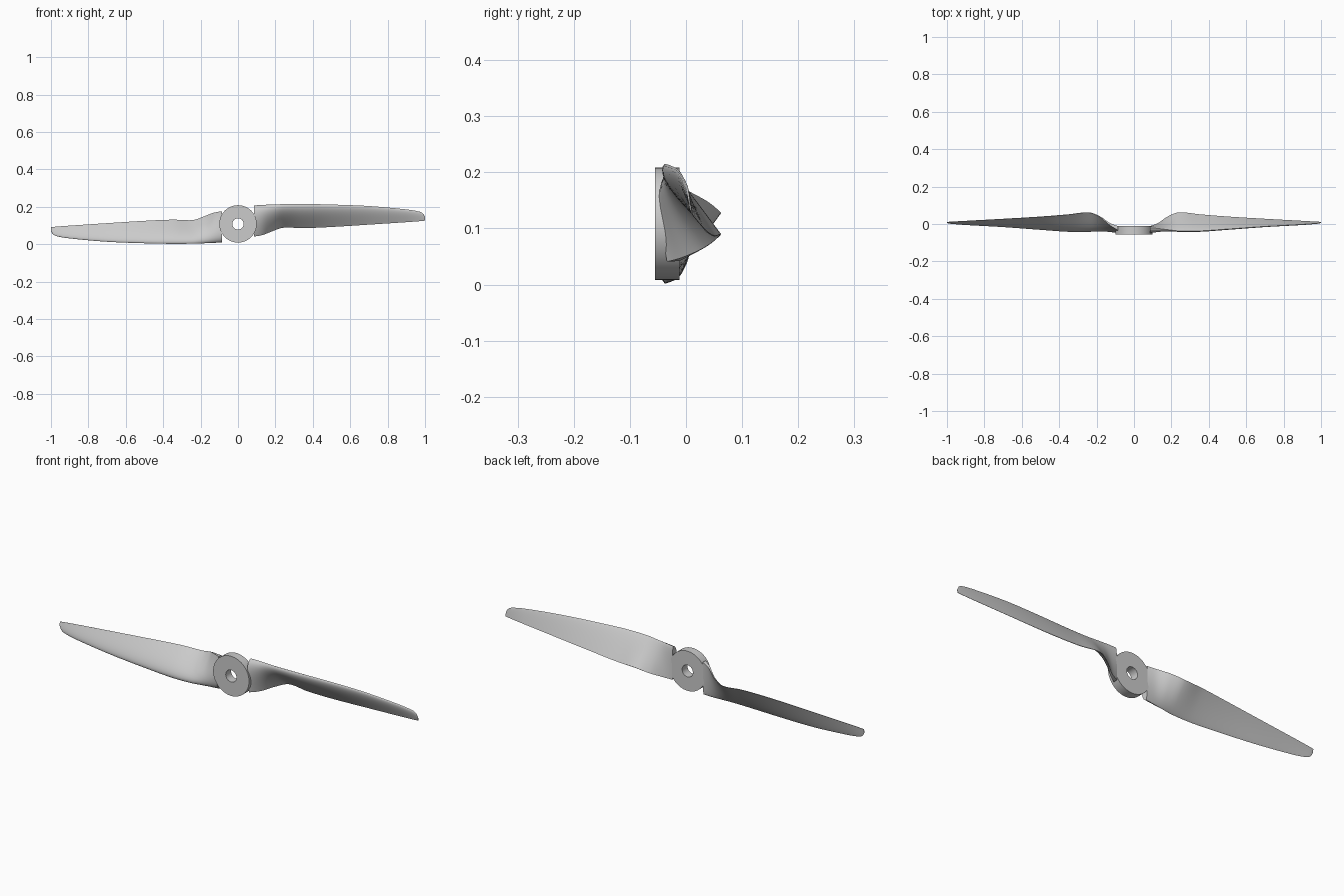
import bpy, bmesh, math

if "Cube" in bpy.data.objects:
    bpy.data.objects.remove(bpy.data.objects["Cube"])

CZ = 0.1085  # height of the spin axis

# blade stations: x, leading edge y z, trailing edge y z, thickness, trailing edge thickness
STATIONS = [
    (0.085, -0.020, 0.207, -0.012, 0.042, 0.037, 0.022),
    (0.13, -0.024, 0.210, 0.006, 0.051, 0.036, 0.012),
    (0.18, -0.030, 0.212, 0.040, 0.070, 0.033, 0.005),
    (0.24, -0.037, 0.214, 0.062, 0.089, 0.030, 0.002),
    (0.35, -0.037, 0.215, 0.052, 0.087, 0.027, 0.002),
    (0.50, -0.027, 0.212, 0.040, 0.093, 0.021, 0.002),
    (0.70, -0.013, 0.204, 0.028, 0.105, 0.015, 0.001),
    (0.90, -0.002, 0.186, 0.017, 0.118, 0.010, 0.001),
    (0.97, 0.003, 0.174, 0.013, 0.123, 0.007, 0.001),
    (0.99, 0.005, 0.163, 0.012, 0.125, 0.005, 0.001),
    (1.00, 0.007, 0.145, 0.011, 0.126, 0.003, 0.001),
]


def spline(rows, steps):
    """Smooth interpolation between stations, with slopes taken along x."""
    def slope(i):
        a, b = rows[max(i - 1, 0)], rows[min(i + 1, len(rows) - 1)]
        return [(q - p) / (b[0] - a[0]) for p, q in zip(a, b)]
    out = []
    for i in range(len(rows) - 1):
        a, b, ma, mb = rows[i], rows[i + 1], slope(i), slope(i + 1)
        h = b[0] - a[0]
        for k in range(steps):
            t = k / steps
            row = [(2*t**3 - 3*t*t + 1) * p + (t**3 - 2*t*t + t) * h * m
                   + (3*t*t - 2*t**3) * q + (t**3 - t*t) * h * n
                   for p, q, m, n in zip(a, b, ma, mb)]
            row[0] = a[0] + h * t
            out.append(row)
    out.append(list(rows[-1]))
    return out


def section(row, n=16):
    """Airfoil: rounded nose, domed front, nearly flat back."""
    x, ly, lz, ty, tz, t, te = row
    dy, dz = ty - ly, tz - lz
    c = math.hypot(dy, dz)
    ny, nz = dz / c, -dy / c

    def point(s, h):
        return (x, ly + dy * s + ny * h, lz + dz * s + nz * h)
    us = [(1 - math.cos(math.pi * k / n)) / 2 for k in range(n + 1)]

    def dome(s):
        return 1.9 * math.sqrt(s) * (1 - s) * (1 - 0.45 * s) * 1.17
    front = [point(s, t * 0.88 * dome(s) + te * s) for s in reversed(us)]
    back = [point(s, -t * 0.16 * dome(s)) for s in us[1:]]
    return front + back


def finish(bm, name):
    bmesh.ops.recalc_face_normals(bm, faces=bm.faces)
    me = bpy.data.meshes.new(name)
    bm.to_mesh(me)
    bm.free()
    ob = bpy.data.objects.new(name, me)
    bpy.context.collection.objects.link(ob)
    bpy.ops.object.select_all(action='DESELECT')
    ob.select_set(True)
    bpy.context.view_layer.objects.active = ob
    bpy.ops.object.shade_smooth_by_angle(angle=math.radians(35))
    return ob


def bridge(bm, rings, closed=False):
    count = len(rings[0])
    pairs = list(zip(rings, rings[1:]))
    if closed:
        pairs.append((rings[-1], rings[0]))
    for a, b in pairs:
        for k in range(count):
            j = (k + 1) % count
            bm.faces.new((a[k], a[j], b[j], b[k]))


# two twisted blades, half a turn apart about the spin axis
for name, sign in (("blade_right", 1), ("blade_left", -1)):
    bm = bmesh.new()
    rings = [[bm.verts.new((sign * x, y, CZ + sign * (z - CZ)))
              for x, y, z in section(row)] for row in spline(STATIONS, 6)]
    bridge(bm, rings)
    bm.faces.new(rings[0])
    bm.faces.new(rings[-1])
    finish(bm, name)

# hub disc with a shaft hole
bm = bmesh.new()
N = 64
rings = [[bm.verts.new((r * math.cos(2 * math.pi * k / N), y,
                        CZ + r * math.sin(2 * math.pi * k / N))) for k in range(N)]
         for r, y in ((0.1, -0.055), (0.1, -0.012), (0.03, -0.012), (0.03, -0.055))]
bridge(bm, rings, closed=True)
finish(bm, "hub")
